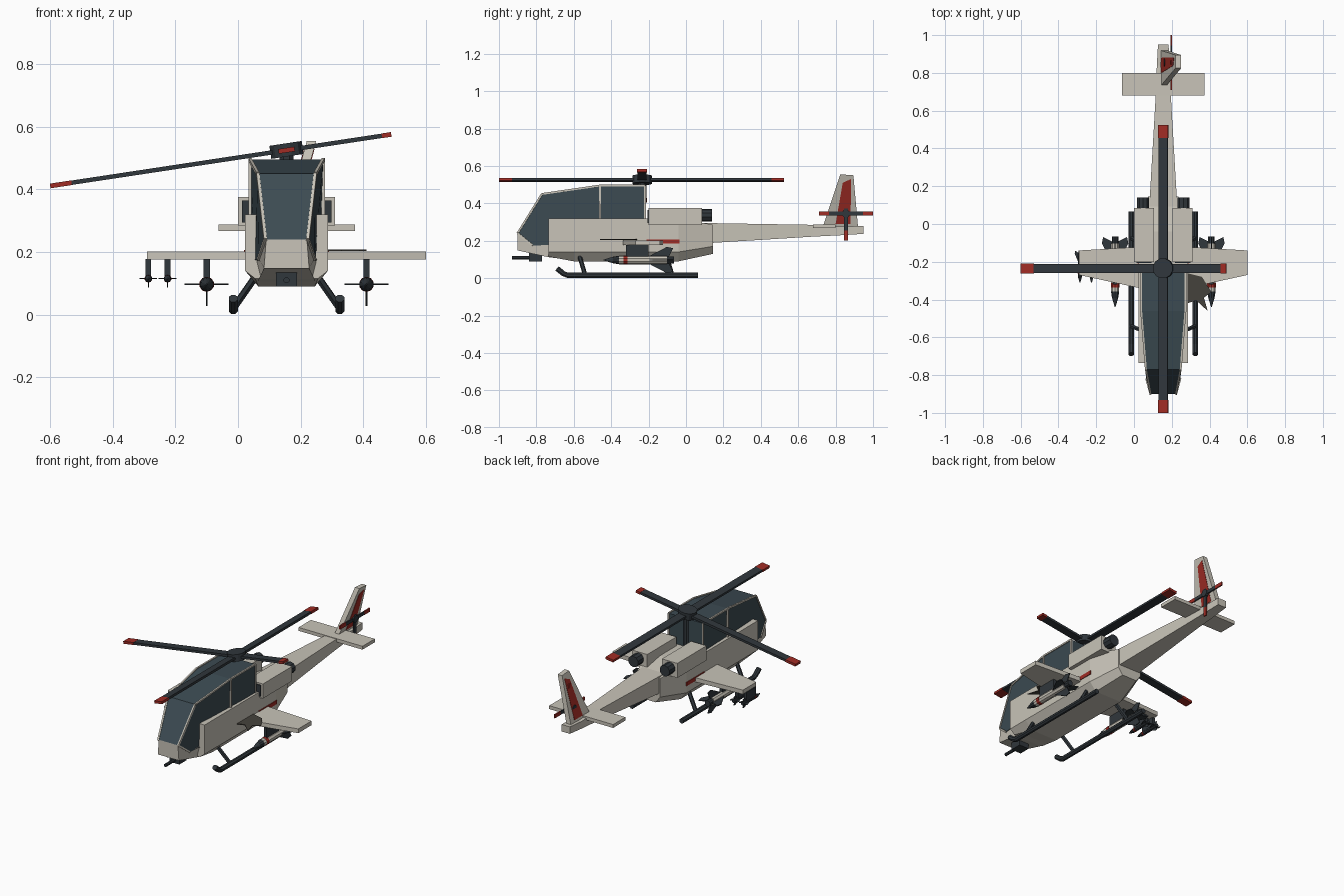
import bpy, bmesh, math
from mathutils import Vector, Matrix

if "Cube" in bpy.data.objects:
    bpy.data.objects.remove(bpy.data.objects["Cube"])

CX = 0.155  # symmetry plane of the airframe


def mat(name, c):
    m = bpy.data.materials.new(name)
    m.diffuse_color = (*c, 1)
    m.use_nodes = True
    m.node_tree.nodes["Principled BSDF"].inputs["Base Color"].default_value = m.diffuse_color
    return m


CREAM = mat("cream", (0.58, 0.55, 0.48))
DARK = mat("dark", (0.03, 0.038, 0.045))
GLASS = mat("glass", (0.045, 0.07, 0.085))
RED = mat("red", (0.35, 0.025, 0.018))
BROWN = mat("brown", (0.06, 0.055, 0.045))


def mesh(name, verts, faces, m):
    me = bpy.data.meshes.new(name)
    me.from_pydata([tuple(v) for v in verts], [], faces)
    bm = bmesh.new()
    bm.from_mesh(me)
    bmesh.ops.recalc_face_normals(bm, faces=bm.faces)
    bm.to_mesh(me)
    bm.free()
    me.materials.append(m)
    ob = bpy.data.objects.new(name, me)
    bpy.context.collection.objects.link(ob)
    return ob


def loft(name, rings, m):
    n = len(rings[0])
    faces = [list(range(n)), [(len(rings) - 1) * n + i for i in range(n)]]
    for r in range(len(rings) - 1):
        for i in range(n):
            j = (i + 1) % n
            faces.append([r * n + i, r * n + j, r * n + n + j, r * n + n + i])
    return mesh(name, [v for ring in rings for v in ring], faces, m)


def slab(name, pts, m, cx=CX):
    # side profile of (y, z, half width)
    return loft(name, [[(cx + s * w, y, z) for y, z, w in pts] for s in (-1, 1)], m)


def box(name, x, y, z, m):
    return loft(name, [[(x[0], b, z[0]), (x[1], b, z[0]), (x[1], b, z[1]), (x[0], b, z[1])] for b in y], m)


def tube(name, pts, radii, m, n=8):
    # rings around a path
    pts = [Vector(p) for p in pts]
    rings = []
    for i, p in enumerate(pts):
        d = (pts[min(i + 1, len(pts) - 1)] - pts[max(i - 1, 0)]).normalized()
        q = d.to_track_quat('Z', 'Y')
        rings.append([p + q @ Vector((radii[i] * math.cos(t), radii[i] * math.sin(t), 0))
                      for t in (2 * math.pi * (k + .5) / n for k in range(n))])
    return loft(name, rings, m)


def sx(s, d):
    return CX + s * d


# Fuselage with chamfered belly
def section(y, zb, zc, zt, wb, w):
    return [(CX + a, y, z) for a, z in ((-wb, zb), (wb, zb), (w, zc), (w, zt), (-w, zt), (-w, zc))]


loft("fuselage", [section(-.735, .115, .14, .32, .10, .132), section(-.6, .09, .14, .32, .09, .132),
                  section(-.04, .09, .14, .32, .09, .132), section(.145, .13, .17, .285, .05, .08)], CREAM)
slab("nose", [(-.9, .24, .065), (-.82, .178, .088), (-.7, .178, .1), (-.6, .095, .09),
              (-.735, .112, .09), (-.9, .148, .072)], CREAM)
loft("tail_boom", [[(CX - w, y, a), (CX + w, y, a), (CX + w, y, b), (CX - w, y, b)]
                   for y, a, b, w in ((.08, .185, .295, .075), (.68, .222, .285, .04), (.84, .23, .275, .034),
                                      (.95, .237, .28, .028))], CREAM)

# Canopy glass and frame
can = [(-.9, .24, .068), (-.77, .45, .092), (-.46, .495, .117), (-.22, .495, .117),
       (-.22, .18, .117), (-.735, .175, .1), (-.82, .175, .09)]
slab("canopy", can, GLASS)
for s in (-1, 1):
    edge = [(sx(s, w), y, z) for y, z, w in can]
    bars = [(edge[0], edge[1]), (edge[1], edge[2]), (edge[2], edge[3]), (edge[3], edge[4]),
            (edge[2], (sx(s, .117), -.46, .32)), (edge[6], edge[0])]
    for a, b in bars:
        tube("canopy_frame", [a, b], [.007, .007], CREAM, 4)

# Chin gun
box("chin_turret", (CX - .033, CX + .033), (-.84, -.77), (.09, .135), DARK)
tube("gun_barrel", [(CX, -.93, .11), (CX, -.8, .11)], [.01, .01], DARK)

for s in (-1, 1):
    # Engines
    xs = sorted((sx(s, .05), sx(s, .155)))
    box("engine", xs, (-.2, .085), (.285, .375), CREAM)
    box("engine_intake", (xs[0] + .012, xs[1] - .012), (-.206, -.19), (.295, .365), DARK)
    tube("exhaust", [(sx(s, .107), .07, .337), (sx(s, .107), .14, .337)], [.034, .034], DARK, 10)
    # Stub wing
    loft("wing", [[(sx(s, d), y, z) for y, z in ((f, .176), (r, .176), (r, .202), (f, .202))]
                  for d, f, r in ((.1, -.345, -.12), (.445, -.27, -.14))], CREAM)
    a, b = sorted((sx(s, .12), sx(s, .136)))
    box("side_stripe", (a, b), (-.21, -.035), (.184, .207), RED)
    # Skids
    x = sx(s, .17)
    tube("skid", [(x, .065, .016), (x, -.635, .016), (x, -.655, .024), (x, -.69, .052)], [.0155] * 4, DARK)
    for y in (-.54, -.075):
        tube("skid_strut", [(x, y, .02), (sx(s, .1), y - .03, .12)], [.012, .012], DARK, 6)
    # Stabilizer half
    a, b = sorted((CX, sx(s, .218)))
    box("stabilizer", (a, b), (.68, .80), (.267, .288), CREAM)


def missile(x, z, r, y0, y1, fin, body):
    L = y1 - y0
    tube("missile_nose", [(x, y0, z), (x, y0 + .13 * L, z), (x, y0 + .22 * L, z)], [.002, r * .75, r], DARK, 10)
    tube("missile_body", [(x, y0 + .22 * L, z), (x, y0 + .9 * L, z)], [r, r], body, 10)
    tube("missile_band", [(x, y0 + .28 * L, z), (x, y0 + .34 * L, z)], [r * 1.05] * 2, RED, 10)
    tube("missile_nozzle", [(x, y0 + .88 * L, z), (x, y1, z)], [r * .8, r * .8], DARK, 10)
    for k in range(4):
        c, n = round(math.cos(k * math.pi / 2)), round(math.sin(k * math.pi / 2))
        prof = [(.6, r * .5), (.9, fin), (.99, fin * .9), (.92, r * .5)]
        loft("missile_fin", [[(x + c * d - n * t, y0 + u * L, z + n * d + c * t) for u, d in prof]
                             for t in (-r * .12, r * .12)], DARK)


for s in (-1, 1):
    x = sx(s, .255)
    missile(x, .097, .023, -.44, -.065, .07, CREAM)
    box("missile_pylon", (x - .01, x + .01), (-.32, -.2), (.11, .178), DARK)
# Small missiles under the left tip only
for x in (-.286, -.225):
    missile(x, .115, .012, -.31, -.14, .028, DARK)
    box("small_pylon", (x - .009, x + .009), (-.26, -.17), (.122, .178), DARK)

# Torn shard by the right wing root
shard = [(.28, -.26), (.28, -.42), (.33, -.405), (.39, -.46), (.37, -.39), (.41, -.36), (.36, -.28)]
loft("torn_shard", [[(x, y, z) for x, y in shard] for z in (.203, .208)], BROWN)

# Leaning tail fin with red rudder panel
fin = [(.73, .27), (.92, .27), (.895, .55), (.825, .555)]
panel = [(.80, .29), (.88, .29), (.882, .53), (.838, .51)]
lean = lambda z: CX + (z - .27) * .28
loft("tail_fin", [[(lean(z) + t, y, z) for y, z in fin] for t in (-.015, .015)], CREAM)
loft("rudder_panel", [[(lean(z) + t, y, z) for y, z in panel] for t in (-.017, .017)], RED)

# Tail rotor
tube("tail_rotor_hub", [(.16, .855, .345), (.207, .855, .345)], [.022, .022], DARK, 10)
for k in range(4):
    rot = Matrix.Translation((.197, .855, .345)) @ Matrix.Rotation(k * math.pi / 2, 4, 'X')
    box("tail_blade", (-.004, .004), (0, .09), (-.01, .01), DARK).matrix_world = rot
    box("tail_blade_tip", (-.004, .004), (.09, .145), (-.011, .011), RED).matrix_world = rot

# Main rotor, disc tilted to one side
tube("rotor_mast", [(CX, -.235, .3), (CX, -.235, .53)], [.024, .024], DARK)
tilt = Matrix.Translation((CX, -.235, .525)) @ Matrix.Rotation(-math.radians(8.6), 4, 'Y')
tube("rotor_hub", [(0, 0, -.02), (0, 0, .022)], [.054, .054], DARK, 12).matrix_world = tilt
for k, length in enumerate((.338, .76, .763, .765)):
    rot = tilt @ Matrix.Rotation(k * math.pi / 2, 4, 'Z')
    tip = length * .91
    box("rotor_blade", (0, tip), (-.024, .024), (-.007, .007), DARK).matrix_world = rot
    box("rotor_blade_tip", (tip, length), (-.026, .026), (-.0075, .0075), RED).matrix_world = rot
